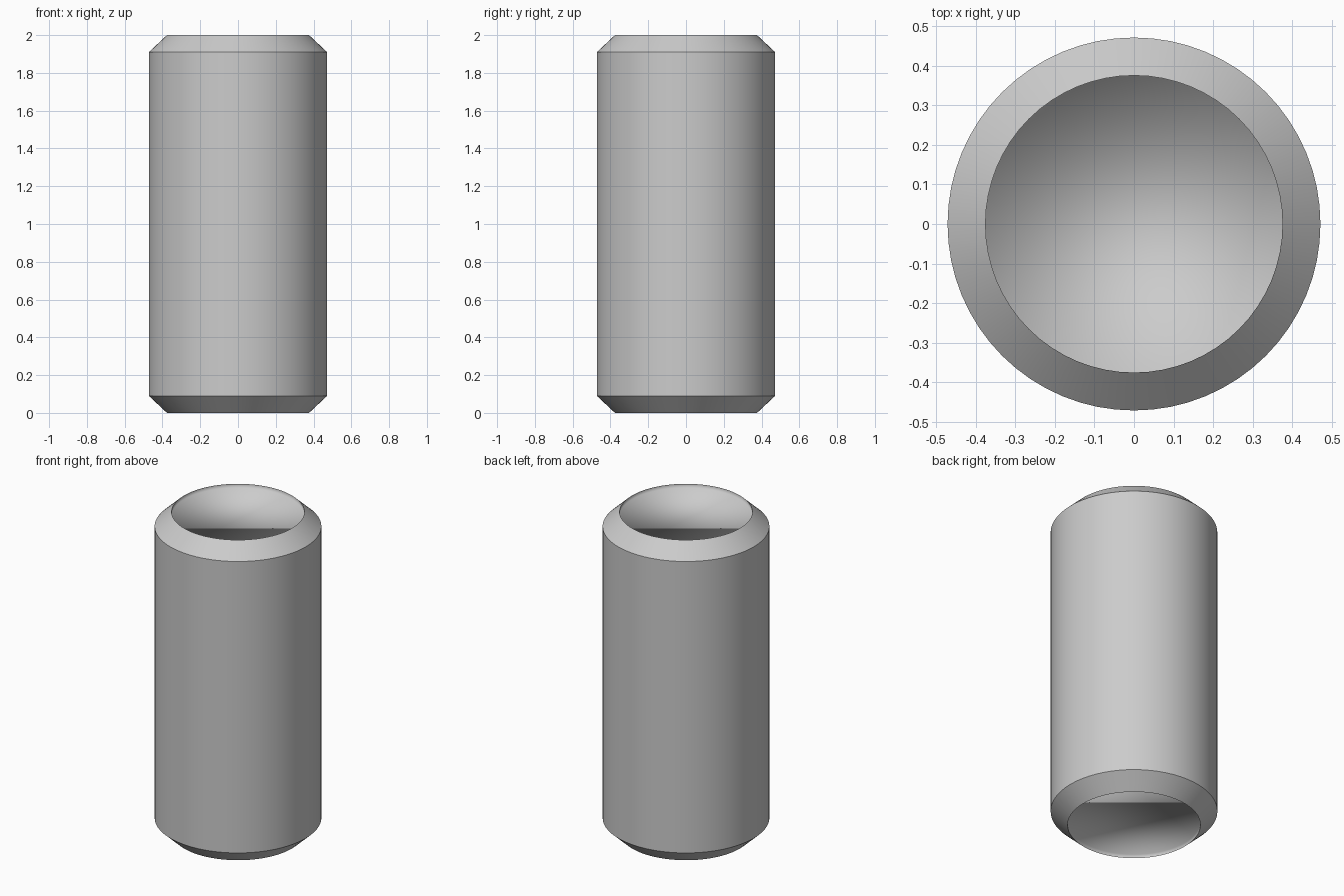
import bpy, bmesh, math

if "Cube" in bpy.data.objects:
    bpy.data.objects.remove(bpy.data.objects["Cube"])

SEGMENTS = 64
R_BODY, R_RIM = 0.472, 0.376
CHAMFER, RECESS, HEIGHT = 0.09, 0.025, 2.0


def ring(bm, radius, z):
    return [bm.verts.new((radius * math.cos(2 * math.pi * i / SEGMENTS),
                          radius * math.sin(2 * math.pi * i / SEGMENTS), z))
            for i in range(SEGMENTS)]


# Revolved profile: bottom recess, chamfer, body, chamfer, top recess
profile = [
    (R_RIM, RECESS),
    (R_RIM, 0.0),
    (R_BODY, CHAMFER),
    (R_BODY, HEIGHT - CHAMFER),
    (R_RIM, HEIGHT),
    (R_RIM, HEIGHT - RECESS),
]

bm = bmesh.new()
rings = [ring(bm, r, z) for r, z in profile]
for low, high in zip(rings, rings[1:]):
    for i in range(SEGMENTS):
        j = (i + 1) % SEGMENTS
        bm.faces.new((low[i], low[j], high[j], high[i]))

# Recessed end floors
bm.faces.new(list(reversed(rings[0])))
bm.faces.new(rings[-1])

# Smooth shading, crisp at rims and chamfers, blended where the floors meet the recess walls
for face in bm.faces:
    face.smooth = True
for loop in rings[1:-1]:
    for i in range(SEGMENTS):
        edge = bm.edges.get((loop[i], loop[(i + 1) % SEGMENTS]))
        edge.smooth = False

mesh = bpy.data.meshes.new("chamfered_cylinder")
bm.to_mesh(mesh)
bm.free()
body = bpy.data.objects.new("chamfered_cylinder", mesh)
bpy.context.collection.objects.link(body)
